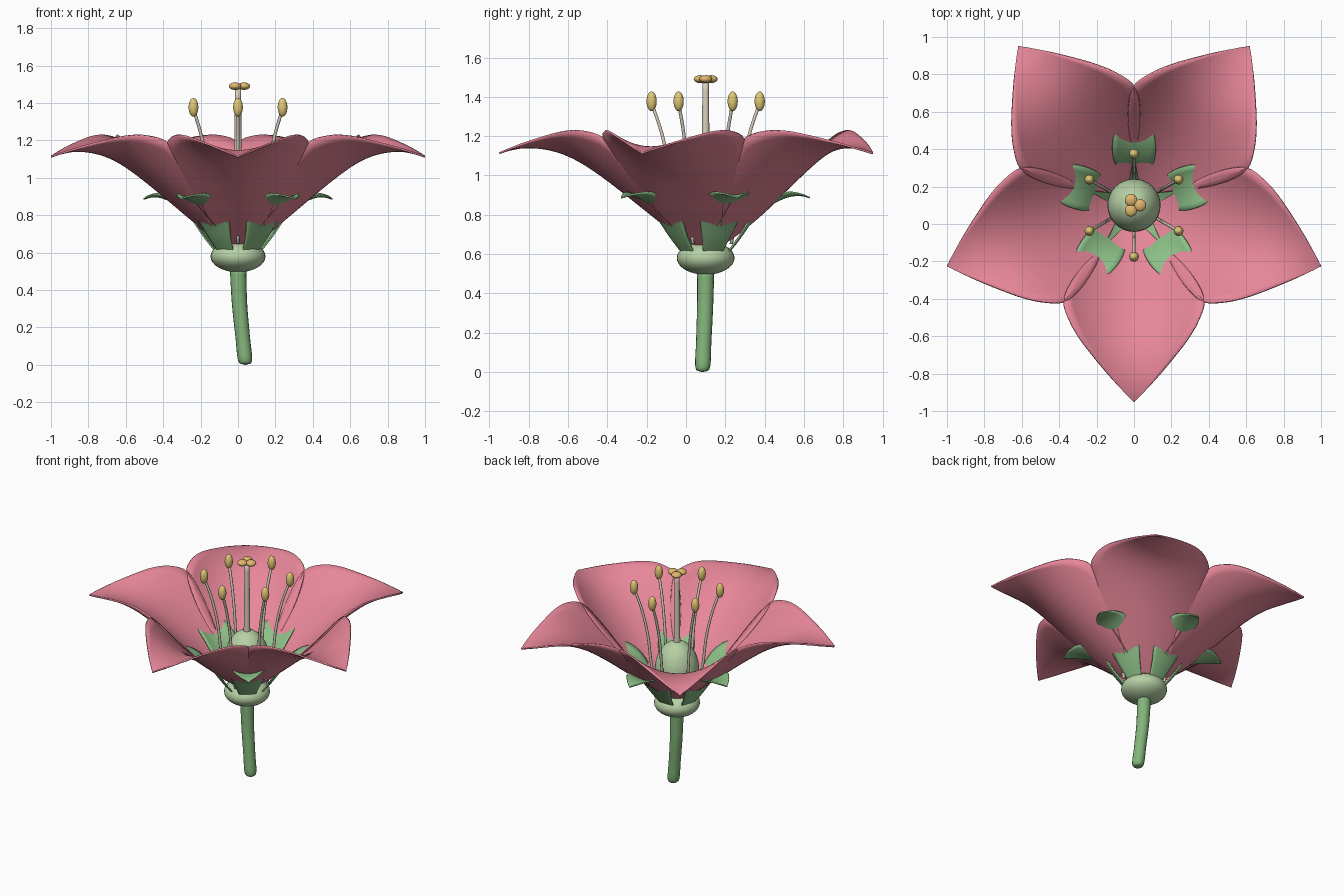
import bpy, bmesh, math
from mathutils import Vector

if "Cube" in bpy.data.objects:
    bpy.data.objects.remove(bpy.data.objects["Cube"])

CY = 0.1  # flower axis sits at x = 0, y = CY


def material(name, rgb):
    m = bpy.data.materials.new(name)
    m.diffuse_color = (*rgb, 1)
    m.use_nodes = True
    m.node_tree.nodes["Principled BSDF"].inputs["Base Color"].default_value = m.diffuse_color
    return m


PINK = material("petal_pink", (0.80, 0.24, 0.32))
GREEN = material("stem_green", (0.23, 0.46, 0.20))
LEAF = material("sepal_green", (0.26, 0.52, 0.24))
PALE = material("pale_green", (0.47, 0.64, 0.38))
CREAM = material("style_cream", (0.72, 0.64, 0.52))
GOLD = material("anther_gold", (0.75, 0.58, 0.18))
AMBER = material("stigma_amber", (0.75, 0.48, 0.16))


def finish(name, bm, mat):
    bmesh.ops.recalc_face_normals(bm, faces=bm.faces)
    for f in bm.faces:
        f.smooth = True
    me = bpy.data.meshes.new(name)
    bm.to_mesh(me)
    bm.free()
    me.materials.append(mat)
    ob = bpy.data.objects.new(name, me)
    bpy.context.collection.objects.link(ob)
    return ob


def smooth_path(pts, steps):
    """Catmull-Rom through points of any dimension."""
    p = [Vector(q) for q in pts]
    p = [2 * p[0] - p[1]] + p + [2 * p[-1] - p[-2]]
    out = []
    for i in range(1, len(p) - 2):
        a, b, c, d = p[i - 1:i + 3]
        for s in range(steps):
            t = s / steps
            out.append(0.5 * (2 * b + (c - a) * t + (2 * a - 5 * b + 4 * c - d) * t * t
                              + (3 * b - a - 3 * c + d) * t ** 3))
    return out + [p[-2]]


def blade(name, angle, rows, cup, thick, mat, across=16):
    """Cupped leaf shape; each row is (distance from axis, height, half width)."""
    bm = bmesh.new()
    ca, sa = math.cos(angle), math.sin(angle)
    grid = []
    for a, z, w in smooth_path(rows, 4):
        line = []
        for j in range(across + 1):
            s = max(w, 0.003) * (2 * j / across - 1)
            line.append(bm.verts.new((a * ca - s * sa, CY + a * sa + s * ca, z + cup * s * s)))
        grid.append(line)
    for r0, r1 in zip(grid, grid[1:]):
        for j in range(across):
            bm.faces.new((r0[j], r0[j + 1], r1[j + 1], r1[j]))
    ob = finish(name, bm, mat)
    mod = ob.modifiers.new("thickness", "SOLIDIFY")
    mod.thickness = thick
    mod.offset = 0
    return ob


def ellipsoid(name, loc, size, mat):
    bm = bmesh.new()
    bmesh.ops.create_uvsphere(bm, u_segments=32, v_segments=16, radius=1)
    bmesh.ops.scale(bm, vec=size, verts=bm.verts)
    bmesh.ops.translate(bm, vec=loc, verts=bm.verts)
    return finish(name, bm, mat)


def tube(name, pts, mat, sides=16):
    """Round tube; each point is (x, y, z, radius)."""
    bm = bmesh.new()
    rings = []
    for x, y, z, r in smooth_path(pts, 5):
        rings.append([bm.verts.new((x + r * math.cos(k * math.tau / sides),
                                    y + r * math.sin(k * math.tau / sides), z))
                      for k in range(sides)])
    for r0, r1 in zip(rings, rings[1:]):
        for k in range(sides):
            n = (k + 1) % sides
            bm.faces.new((r0[k], r0[n], r1[n], r1[k]))
    bm.faces.new(rings[0])
    bm.faces.new(rings[-1])
    return finish(name, bm, mat)


# Stem with a blunt pointed foot
tube("stem", [(0.04, 0.085, 0.0, 0.004), (0.038, 0.085, 0.022, 0.037), (0.025, 0.09, 0.15, 0.039),
              (0.008, 0.097, 0.33, 0.041), (0, CY, 0.52, 0.044)], GREEN)

# Receptacle and ovary
ellipsoid("receptacle", (0, CY, 0.58), (0.147, 0.147, 0.085), PALE)
ellipsoid("ovary", (0, CY, 0.81), (0.142, 0.142, 0.2), PALE)

# Petals and the sepals between them
PETAL = [(0.07, 0.635, 0.01), (0.12, 0.675, 0.055), (0.20, 0.74, 0.14), (0.30, 0.82, 0.25),
         (0.40, 0.90, 0.33), (0.51, 0.985, 0.375), (0.62, 1.06, 0.342), (0.72, 1.11, 0.284),
         (0.82, 1.137, 0.208), (0.92, 1.143, 0.125), (1.0, 1.13, 0.052), (1.05, 1.113, 0.0)]
SEPAL = [(0.11, 0.60, 0.05), (0.17, 0.675, 0.075), (0.23, 0.76, 0.105), (0.29, 0.822, 0.115),
         (0.36, 0.868, 0.11), (0.43, 0.895, 0.088), (0.49, 0.898, 0.045), (0.53, 0.887, 0.0)]
for i in range(5):
    turn = math.radians(72 * i)
    blade(f"petal_{i + 1}", turn - math.pi / 2, PETAL, 1.4, 0.01, PINK)
    blade(f"sepal_{i + 1}", turn + math.pi / 2, SEPAL, 2.5, 0.008, LEAF, 8)

# Stamens: curved filament with an anther on top
for i in range(6):
    a = math.radians(30 + 60 * i)
    ca, sa = math.cos(a), math.sin(a)
    path = [(0.13, 0.65), (0.165, 0.85), (0.188, 1.05), (0.225, 1.22), (0.272, 1.36)]
    tube(f"filament_{i + 1}", [(r * ca, CY + r * sa, z, 0.009) for r, z in path], CREAM, 10)
    ellipsoid(f"anther_{i + 1}", (0.275 * ca, CY + 0.275 * sa, 1.377), (0.026, 0.026, 0.05), GOLD)

# Style with a three-lobed stigma
tube("style", [(0, CY, 0.95, 0.022), (0, CY, 1.2, 0.019), (0, CY, 1.485, 0.016)], CREAM)
for i in range(3):
    a = math.tau * i / 3
    ellipsoid(f"stigma_lobe_{i + 1}", (0.032 * math.cos(a), CY + 0.032 * math.sin(a), 1.49),
              (0.033, 0.033, 0.02), AMBER)
